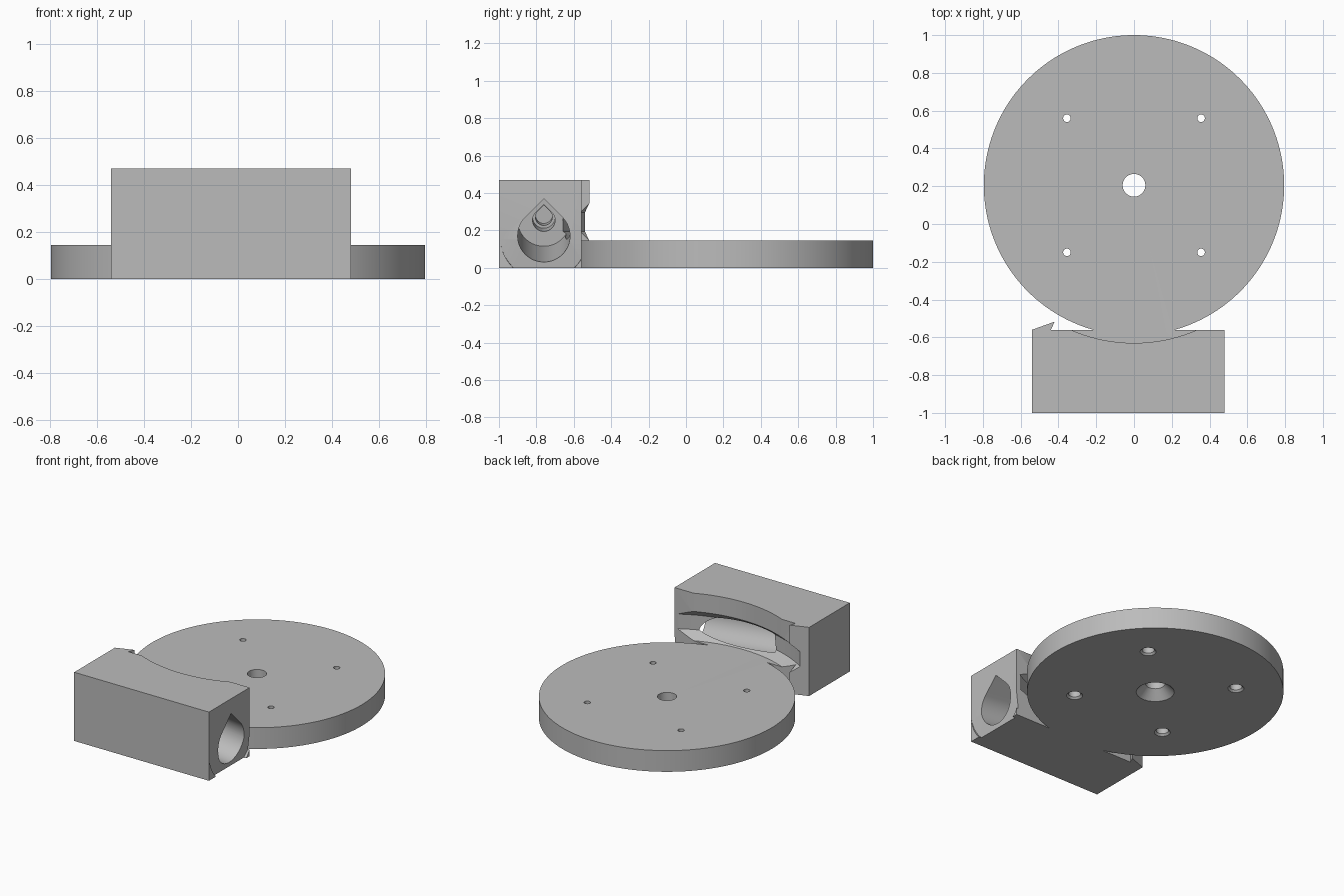
import bpy, bmesh
from math import sin, cos, pi, radians
from mathutils import Matrix, Vector

cube = bpy.data.objects.get("Cube")
if cube:
    bpy.data.objects.remove(cube, do_unlink=True)

grey = bpy.data.materials.new("plain grey")
grey.use_nodes = True
colour = (0.5, 0.5, 0.5, 1)
grey.diffuse_color = colour
grey.node_tree.nodes["Principled BSDF"].inputs["Base Color"].default_value = colour


def finish(name, bm, matrix):
    bmesh.ops.recalc_face_normals(bm, faces=bm.faces)
    mesh = bpy.data.meshes.new(name)
    bm.to_mesh(mesh)
    bm.free()
    mesh.transform(matrix)
    mesh.materials.append(grey)
    obj = bpy.data.objects.new(name, mesh)
    bpy.context.collection.objects.link(obj)
    return obj


def prism(name, points, low, high, matrix=Matrix()):
    """Extrude a closed outline along local z."""
    bm = bmesh.new()
    face = bm.faces.new([bm.verts.new((x, y, low)) for x, y in points])
    out = bmesh.ops.extrude_face_region(bm, geom=[face])
    verts = [v for v in out["geom"] if isinstance(v, bmesh.types.BMVert)]
    bmesh.ops.translate(bm, verts=verts, vec=(0, 0, high - low))
    return finish(name, bm, matrix)


def lathe(name, profile, centre, steps):
    """Spin (radius, height) points, starting and ending on the axis."""
    bm = bmesh.new()
    verts = [bm.verts.new((r, 0, z)) for r, z in profile]
    edges = [bm.edges.new(pair) for pair in zip(verts, verts[1:])]
    bmesh.ops.spin(bm, geom=verts + edges, cent=(0, 0, 0), axis=(0, 0, 1),
                   angle=2 * pi, steps=steps, use_merge=True)
    bmesh.ops.remove_doubles(bm, verts=bm.verts, dist=1e-5)
    return finish(name, bm, Matrix.Translation((*centre, 0)))


def combine(target, tool, operation="DIFFERENCE"):
    """Apply a boolean and discard the tool."""
    tool.hide_render = True
    mod = target.modifiers.new(operation, "BOOLEAN")
    mod.operation, mod.solver, mod.object = operation, "EXACT", tool
    bpy.context.view_layer.objects.active = target
    bpy.ops.object.modifier_apply(modifier=mod.name)
    bpy.data.objects.remove(tool, do_unlink=True)


def arc(radius, start, end, count):
    return [(radius * cos(radians(start + (end - start) * i / count)),
             radius * sin(radians(start + (end - start) * i / count)))
            for i in range(count + 1)]


def teardrop(radius):
    return arc(radius, 135, 405, 48) + [(0, radius * 2 ** 0.5)]


DISC = (0, 0.205)
THICK, HEIGHT = 0.145, 0.47

# Housing block with the hooked barb on its rear corner
body = prism("turntable_with_housing", [
    (-0.54, -1), (0.48, -1), (0.48, -0.56), (-0.44, -0.56),
    (-0.42, -0.517), (-0.54, -0.56)], 0, HEIGHT)

# Curved clearance for the rotating wheel, wider in the middle
combine(body, lathe("wheel_clearance", [
    (0, THICK), (0.835, THICK), (0.89, 0.195), (0.89, 0.295),
    (0.835, 0.345), (0.835, 0.6), (0, 0.6)], DISC, 160))

# Round base plate
combine(body, lathe("base_plate", [
    (0, 0), (0.795, 0), (0.795, THICK), (0, THICK)], DISC, 160), "UNION")

# Tilted teardrop shaft bore with stepped bearing end and mouth recess
tilt = radians(6.9)
inward = Vector((-cos(tilt), 0, sin(tilt)))
up = Vector((sin(tilt), 0, cos(tilt)))
side = up.cross(inward)
bore = Matrix((side, up, inward)).transposed().to_4x4()
bore.translation = (0.48, -0.76, 0.17)
combine(body, prism("shaft_bore", teardrop(0.14), -0.1, 0.7, bore))
combine(body, prism("bearing_bore", teardrop(0.06), 0.65, 0.84, bore))
combine(body, prism("bearing_tip", teardrop(0.045), 0.8, 0.93, bore))
combine(body, prism("mouth_recess", arc(0.235, 0, 357, 119), -0.2, -0.002, bore))

# Countersunk centre hole
combine(body, lathe("centre_hole", [
    (0, -0.02), (0.138, -0.02), (0.06, 0.058), (0.06, 0.2), (0, 0.2)], DISC, 64))

# Four mounting holes, wider underneath
for sx in (-1, 1):
    for sy in (-1, 1):
        spot = (sx * 0.355, DISC[1] + sy * 0.355)
        combine(body, lathe("mounting_hole", [
            (0, -0.02), (0.07, -0.02), (0.038, 0.012), (0.038, 0.1),
            (0.02, 0.118), (0.02, 0.2), (0, 0.2)], spot, 32))

# Smooth curved walls, crisp edges
bpy.ops.object.select_all(action="DESELECT")
body.select_set(True)
bpy.context.view_layer.objects.active = body
bpy.ops.object.shade_smooth_by_angle(angle=radians(25))
